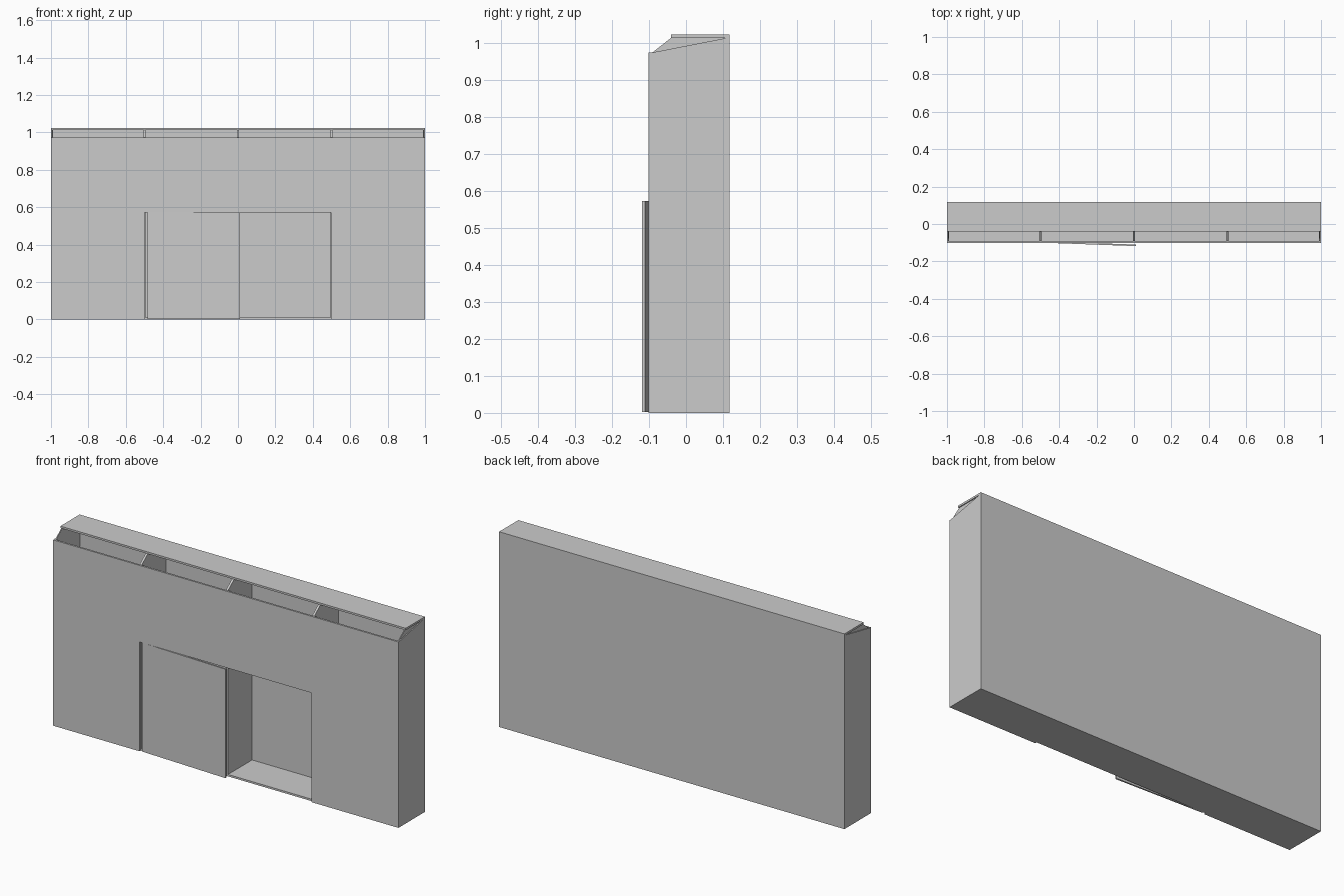
import bpy, bmesh, math
from mathutils import Matrix

if "Cube" in bpy.data.objects:
    bpy.data.objects.remove(bpy.data.objects["Cube"])

FRONT, BACK, T = -0.101, 0.118, 0.01
LIP, ROOF, TOP = 0.973, 1.012, 1.022      # front lip, roof underside, roof top
INNER_F, INNER_B = FRONT + T, BACK - T


def prism(name, outline, place, depth):
    """Extrude a flat outline; place(u, v, d) maps it to 3D."""
    bm = bmesh.new()
    verts = [bm.verts.new(place(u, v, depth[0])) for u, v in outline]
    face = bm.faces.new(verts)
    ext = bmesh.ops.extrude_face_region(bm, geom=[face])
    moved = [g for g in ext["geom"] if isinstance(g, bmesh.types.BMVert)]
    shift = place(0, 0, depth[1] - depth[0])
    bmesh.ops.translate(bm, verts=moved, vec=shift)
    bmesh.ops.recalc_face_normals(bm, faces=bm.faces)
    me = bpy.data.meshes.new(name)
    bm.to_mesh(me)
    bm.free()
    ob = bpy.data.objects.new(name, me)
    bpy.context.collection.objects.link(ob)
    return ob


def along_x(u, v, d):
    return (d, u, v)


def along_y(u, v, d):
    return (u, d, v)


def box(name, x0, x1, y0, y1, z0, z1):
    return prism(name, [(x0, z0), (x1, z0), (x1, z1), (x0, z1)], along_y, (y0, y1))


# Front panel with a wide doorway open at the bottom
prism("front_panel",
      [(-1, 0), (-0.5, 0), (-0.5, 0.572), (0.497, 0.572), (0.497, 0),
       (1, 0), (1, LIP), (-1, LIP)], along_y, (FRONT, INNER_F))

# Back, floor and roof
box("back_panel", -1, 1, INNER_B, BACK, 0, ROOF)
box("floor", -1, 1, INNER_F, INNER_B, 0, T)
box("roof", -1, 1, -0.041, BACK, ROOF, TOP)

# Full height dividers with a sloped throat at the top
throat = [(INNER_F, T), (INNER_B, T), (INNER_B, ROOF), (-0.041, ROOF), (INNER_F, LIP)]
for i, x in enumerate((-0.5, 0, 0.5)):
    prism(f"divider_{i}", throat, along_x, (x - 0.006, x + 0.006))

# End panels: inner layer meets the roof, outer skin stops along a shallow slope
skin = [(INNER_F, 0), (INNER_B, 0), (INNER_B, ROOF), (INNER_F, LIP)]
for side, s in (("left", -1), ("right", 1)):
    prism(f"{side}_end_liner", throat, along_x, (s * 0.99, s * 0.995))
    prism(f"{side}_end_skin", skin, along_x, (s * 0.995, s))

# Door, slightly ajar on its left edge
door = box("door", 0, 0.495, 0, 0.008, 0.002, 0.572)
door.data.transform(Matrix.Translation((-0.485, FRONT + 0.001, 0))
                    @ Matrix.Rotation(-math.radians(2.1), 4, "Z"))
